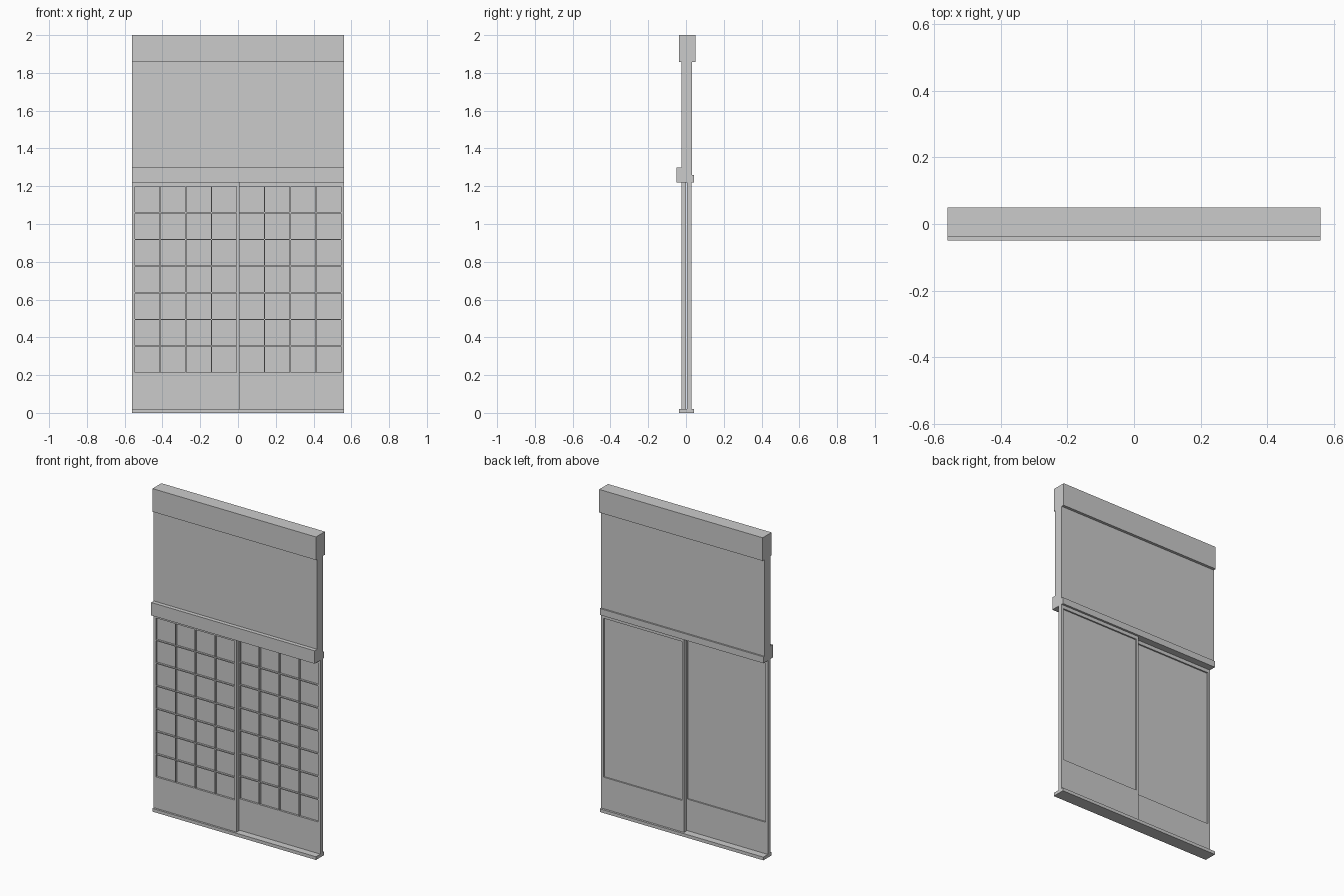
import bpy

if "Cube" in bpy.data.objects:
    bpy.data.objects.remove(bpy.data.objects["Cube"])

HALF = 0.56                      # half width of the whole wall section


def make_object(name, verts, faces):
    mesh = bpy.data.meshes.new(name)
    mesh.from_pydata(verts, [], faces)
    mesh.update()
    obj = bpy.data.objects.new(name, mesh)
    bpy.context.collection.objects.link(obj)
    return obj


def boxes(name, spans):
    """One object from several boxes given as (x0, x1, y0, y1, z0, z1)."""
    verts, faces = [], []
    for x0, x1, y0, y1, z0, z1 in spans:
        n = len(verts)
        verts += [(x, y, z) for z in (z0, z1)
                  for x, y in ((x0, y0), (x1, y0), (x1, y1), (x0, y1))]
        faces += [[n + i for i in f] for f in (
            (3, 2, 1, 0), (4, 5, 6, 7), (0, 1, 5, 4),
            (1, 2, 6, 5), (2, 3, 7, 6), (3, 0, 4, 7))]
    return make_object(name, verts, faces)


def beam(name, profile):
    """Extrude a (y, z) profile, counter-clockwise seen from +x, across the width."""
    n = len(profile)
    verts = [(x, y, z) for x in (-HALF, HALF) for y, z in profile]
    faces = [list(range(n))[::-1], list(range(n, 2 * n))]
    faces += [(i, (i + 1) % n, n + (i + 1) % n, n + i) for i in range(n)]
    return make_object(name, verts, faces)


def rect(y0, y1, z0, z1):
    return [(y0, z0), (y1, z0), (y1, z1), (y0, z1)]


def sliding_panel(side, x0, x1, y0, y1):
    z0, z1 = 0.02, 1.22
    stile, bar = 0.015, 0.006
    cols, rows = 4, 7
    ix0, ix1 = x0 + stile, x1 - stile
    iz0, iz1 = 0.215, 1.198
    paper_y = y0 + 0.012

    # Outer frame with deep bottom board
    boxes(side + "_panel_frame", [
        (x0, ix0, y0, y1, z0, z1), (ix1, x1, y0, y1, z0, z1),
        (ix0, ix1, y0, y1, z0, iz0), (ix0, ix1, y0, y1, iz1, z1)])

    # Lattice bars: full-height verticals, short horizontals fitted between
    cw = (ix1 - ix0 - (cols - 1) * bar) / cols
    ch = (iz1 - iz0 - (rows - 1) * bar) / rows
    bars = []
    for c in range(cols):
        left = ix0 + c * (cw + bar)
        if c:
            bars.append((left - bar, left, y0, paper_y, iz0, iz1))
        for r in range(1, rows):
            low = iz0 + r * (ch + bar) - bar
            bars.append((left, left + cw, y0, paper_y, low, low + bar))
    boxes(side + "_panel_lattice", bars)

    # Paper sheet behind the lattice, recessed at the back
    boxes(side + "_panel_paper", [(ix0, ix1, paper_y, paper_y + 0.003, iz0, iz1)])


# Fixed parts of the wall
beam("sill", rect(-0.037, 0.043, 0.0, 0.02))
beam("lintel", [(-0.05, 1.22), (0.043, 1.22), (0.043, 1.26),
                (0.033, 1.26), (0.033, 1.30), (-0.05, 1.30)])
beam("upper_wall", rect(-0.025, 0.033, 1.30, 1.857))
beam("top_beam", rect(-0.037, 0.05, 1.857, 2.0))

# Two sliding panels, the left one running in front
sliding_panel("left", -HALF, 0.007, -0.025, -0.001)
sliding_panel("right", -0.007, HALF, 0.006, 0.030)
